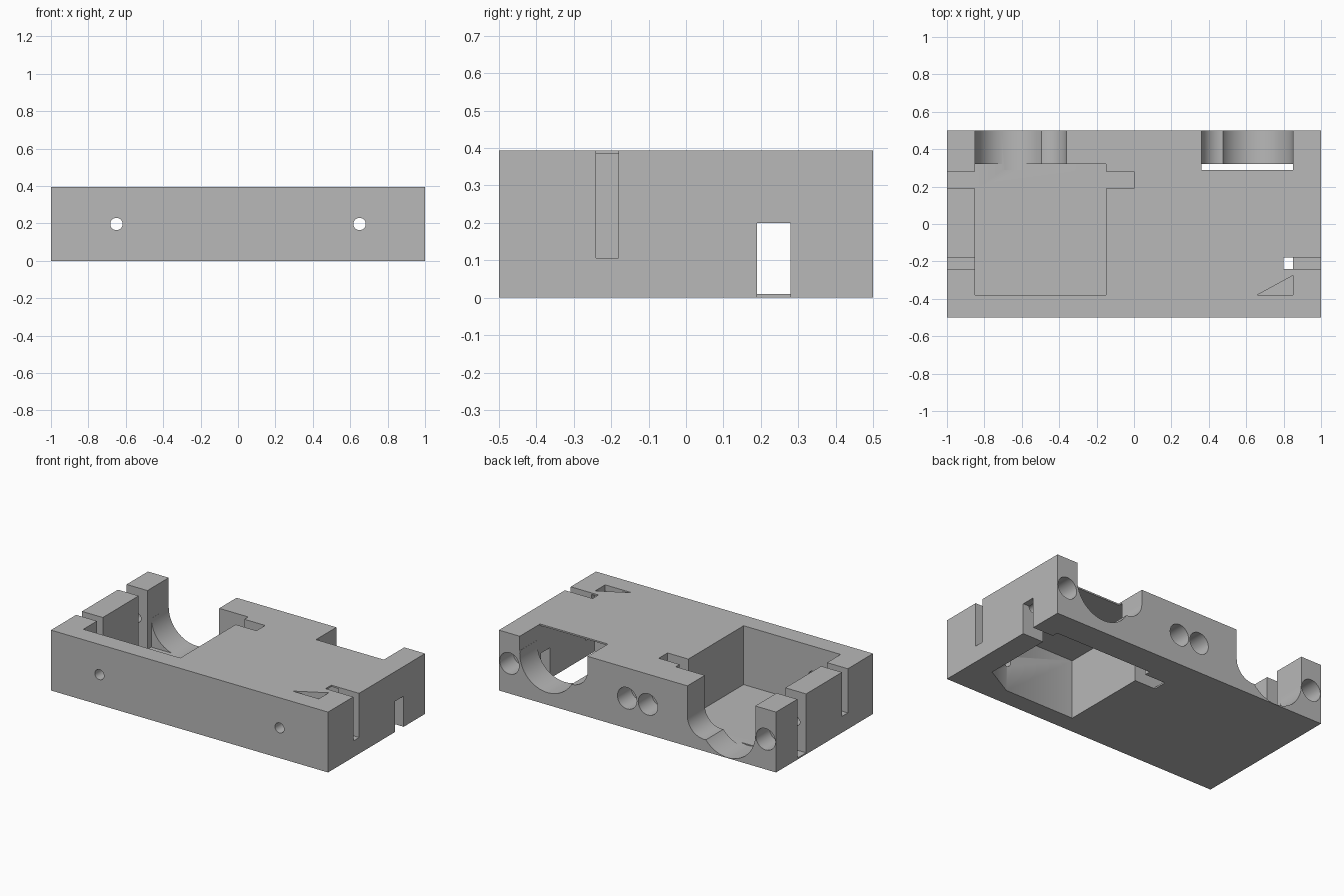
import bpy
import bmesh
import math
from mathutils import Matrix, Vector

old = bpy.data.objects.get("Cube")
if old:
    bpy.data.objects.remove(old, do_unlink=True)

H = 0.394      # block height
SKIN = 0.01    # thin floor / ceiling of the pockets
PAD = 0.05     # cutter overshoot past the outer faces
MID = H / 2
cutters = []

grey = bpy.data.materials.new("plain_grey")
grey.use_nodes = True
grey.diffuse_color = (0.48, 0.48, 0.48, 1)
grey.node_tree.nodes["Principled BSDF"].inputs["Base Color"].default_value = (0.48, 0.48, 0.48, 1)


def add_object(name, bm):
    bmesh.ops.recalc_face_normals(bm, faces=bm.faces)
    mesh = bpy.data.meshes.new(name)
    bm.to_mesh(mesh)
    bm.free()
    mesh.materials.append(grey)
    obj = bpy.data.objects.new(name, mesh)
    bpy.context.collection.objects.link(obj)
    return obj


def box(name, x, y, z):
    """Box from three (low, high) ranges."""
    bm = bmesh.new()
    bmesh.ops.create_cube(bm, size=1)
    for v in bm.verts:
        for i, (lo, hi) in enumerate((x, y, z)):
            v.co[i] = lo if v.co[i] < 0 else hi
    return add_object(name, bm)


def prism(name, points, low, high):
    """Upright prism from a plan outline."""
    bm = bmesh.new()
    face = bm.faces.new([bm.verts.new((x, y, low)) for x, y in points])
    top = bmesh.ops.extrude_face_region(bm, geom=[face])["geom"]
    bmesh.ops.translate(bm, vec=(0, 0, high - low),
                        verts=[v for v in top if isinstance(v, bmesh.types.BMVert)])
    return add_object(name, bm)


def bore(name, x, z, r, y0, y1, sides=32):
    """Cylinder running along y."""
    bm = bmesh.new()
    place = Matrix.Translation(Vector((x, (y0 + y1) / 2, z))) @ Matrix.Rotation(math.pi / 2, 4, 'X')
    bmesh.ops.create_cone(bm, cap_ends=True, segments=sides, radius1=r, radius2=r,
                          depth=y1 - y0, matrix=place)
    return add_object(name, bm)


def cut(obj):
    cutters.append(obj)


block = box("housing_block", (-1, 1), (-0.5, 0.5), (0, H))

# Pocket open at the top, and pocket open below with a filled corner
cut(box("upper_pocket", (-0.85, -0.15), (-0.38, 0.32), (SKIN, H + PAD)))
corner_a, corner_b = (0.65, -0.38), (0.85, -0.27)
cut(prism("lower_pocket", [(0.15, -0.38), corner_a, corner_b, (0.85, 0.32), (0.15, 0.32)],
          -PAD, H - SKIN))
cut(prism("corner_recess", [(0.66, -0.379), (0.849, -0.379), (0.849, -0.276)], H - 0.04, H + PAD))

# Rounded double cradles through the back wall
for side, z_big, z_small in ((-1, 0.203, 0.197), (1, 0.28, 0.30)):
    cut(bore("large_cradle", side * 0.65, z_big, 0.2, 0.29, 0.5 + PAD, 64))
    cut(bore("small_cradle", side * 0.48, z_small, 0.12, 0.29, 0.5 + PAD, 48))
    xs = sorted((side * 0.36, side * 0.85))
    cut(box("cradle_opening", xs, (0.29, 0.5 + PAD), (z_small, H + PAD)))

for side in (-1, 1):
    # Narrow cable slots in the end walls
    xs = sorted((side * 0.80, side * (1 + PAD)))
    cut(box("cable_slot", xs, (-0.24, -0.18), (0.106, H + PAD)))
    # Nut slots beside each pocket
    zs = (SKIN, H + PAD) if side < 0 else (-PAD, 0.2)
    for a, b in ((0, 0.16), (0.84, 1 + PAD)):
        cut(box("nut_slot", sorted((side * a, side * b)), (0.19, 0.28), zs))
    # Front shaft holes
    cut(bore("front_hole", side * 0.65, MID, 0.033, -0.5 - PAD, -0.3, 24))
    # Counterbored screw holes from the back
    for x in (0.075, 0.925):
        cut(bore("screw_head_hole", side * x, MID, 0.07, 0.36, 0.5 + PAD))
        cut(bore("screw_hole", side * x, MID, 0.03, 0.1, 0.4, 24))

# Cut everything, then keep only the finished block
for c in cutters:
    c.hide_render = True
    mod = block.modifiers.new(c.name, 'BOOLEAN')
    mod.operation = 'DIFFERENCE'
    mod.solver = 'EXACT'
    mod.object = c
bpy.context.view_layer.update()
graph = bpy.context.evaluated_depsgraph_get()
finished = bpy.data.meshes.new_from_object(block.evaluated_get(graph))
block.modifiers.clear()
block.data = finished
finished.materials.clear()
finished.materials.append(grey)
for p in finished.polygons:
    p.material_index = 0
for c in cutters:
    bpy.data.objects.remove(c, do_unlink=True)

bpy.ops.object.select_all(action='DESELECT')
block.select_set(True)
bpy.context.view_layer.objects.active = block
bpy.ops.object.shade_smooth_by_angle(angle=math.radians(30))
